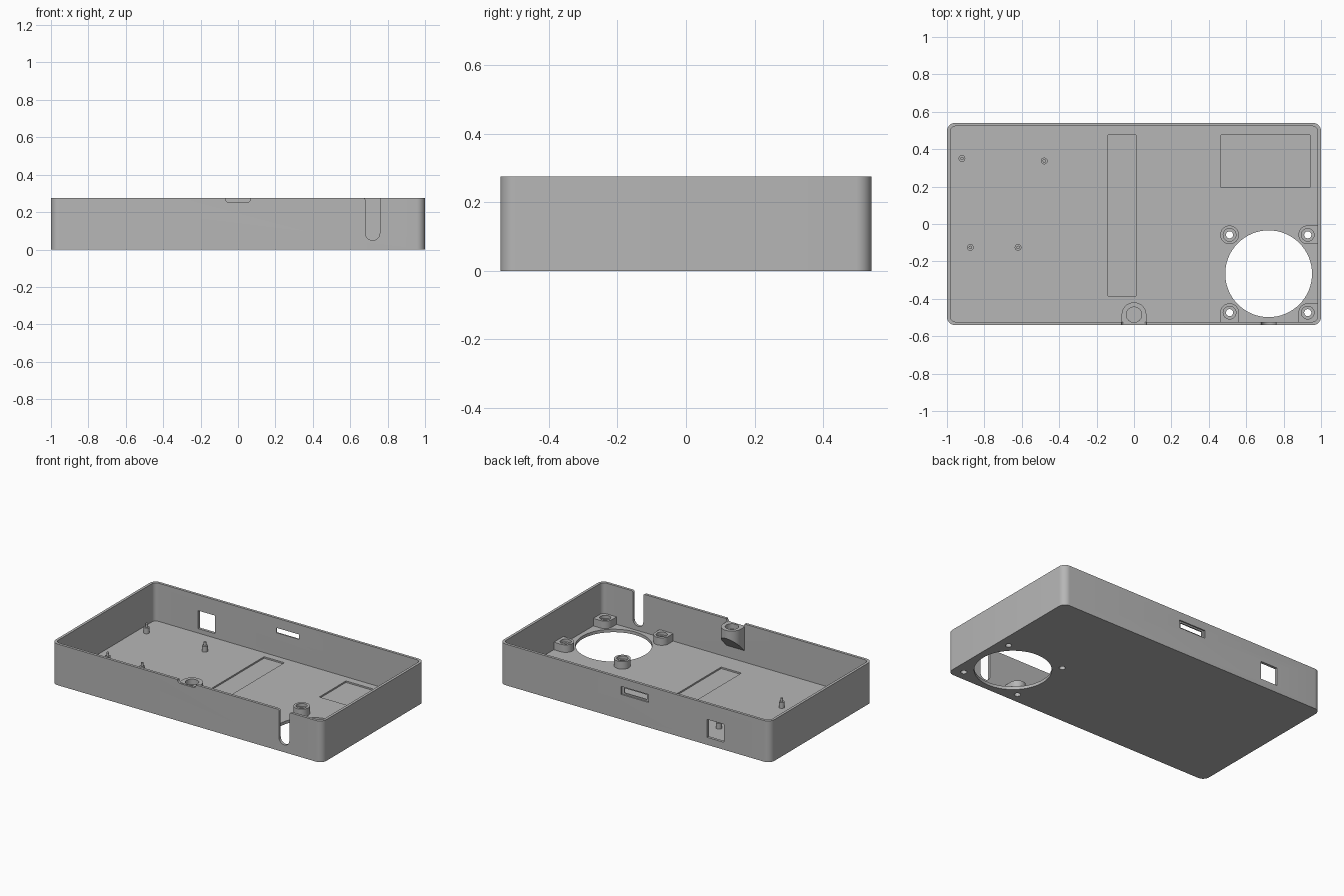
import bpy, bmesh, math

if "Cube" in bpy.data.objects:
    bpy.data.objects.remove(bpy.data.objects["Cube"], do_unlink=True)

W, D, H = 1.0, 0.541, 0.275      # half width, half depth, height
WALL, FLOOR = 0.018, 0.02

grey = bpy.data.materials.new("plastic grey")
grey.use_nodes = True
colour = (0.47, 0.47, 0.47, 1)
grey.diffuse_color = colour
grey.node_tree.nodes["Principled BSDF"].inputs["Base Color"].default_value = colour


def arc(cx, cy, r, start, end, n):
    """Points of an arc, angles in degrees."""
    angles = [math.radians(start + (end - start) * i / n) for i in range(n + 1)]
    return [(cx + r * math.cos(a), cy + r * math.sin(a)) for a in angles]


def circle(cx, cy, r, n=32):
    return arc(cx, cy, r, 0, 360, n)[:-1]


def rect(x0, x1, y0, y1):
    return [(x0, y0), (x1, y0), (x1, y1), (x0, y1)]


def rounded(hx, hy, r):
    pts = []
    for sx, sy, a in ((1, 1, 0), (-1, 1, 90), (-1, -1, 180), (1, -1, 270)):
        pts += arc(sx * (hx - r), sy * (hy - r), r, a, a + 90, 8)
    return pts


def prism(name, pts, lo, hi, axis="z"):
    """Extrude a closed profile along an axis."""
    place = {"z": lambda a, b, h: (a, b, h),
             "y": lambda a, b, h: (a, h, b),
             "x": lambda a, b, h: (h, a, b)}[axis]
    bm = bmesh.new()
    bottom = [bm.verts.new(place(a, b, lo)) for a, b in pts]
    top = [bm.verts.new(place(a, b, hi)) for a, b in pts]
    bm.faces.new(bottom)
    bm.faces.new(top)
    for i in range(len(pts)):
        j = (i + 1) % len(pts)
        bm.faces.new((bottom[i], bottom[j], top[j], top[i]))
    bmesh.ops.recalc_face_normals(bm, faces=bm.faces)
    mesh = bpy.data.meshes.new(name)
    bm.to_mesh(mesh)
    bm.free()
    mesh.materials.append(grey)
    obj = bpy.data.objects.new(name, mesh)
    bpy.context.collection.objects.link(obj)
    return obj


def combine(target, tool, operation="DIFFERENCE"):
    """Apply a boolean and drop the tool."""
    mod = target.modifiers.new("boolean", "BOOLEAN")
    mod.operation, mod.solver, mod.object = operation, "EXACT", tool
    bpy.context.view_layer.objects.active = target
    bpy.ops.object.modifier_apply(modifier=mod.name)
    bpy.data.objects.remove(tool, do_unlink=True)


def cut(target, pts, lo, hi, axis="z"):
    combine(target, prism("cutter", pts, lo, hi, axis))


# Open tray
tray = prism("tray", rounded(W, D, 0.045), 0, H)
cut(tray, rounded(W - WALL, D - WALL, 0.03), FLOOR, H + 0.1)

# Shallow floor recesses
cut(tray, rect(-0.14, 0.01, -0.385, 0.475), 0.01, 0.1)
cut(tray, rect(0.465, 0.94, 0.195, 0.475), 0.01, 0.1)

# Fan opening
FAN_X, FAN_Y = 0.72, -0.266
cut(tray, circle(FAN_X, FAN_Y, 0.232, 64), -0.1, 0.1)

# Cable slot in the front wall, flared at the rim
flare = 0.012
slot = arc(0.72, 0.087, 0.038, 180, 360, 16)
slot += arc(0.758 + flare, H - flare, flare, 180, 90, 5)
slot += [(0.77, H + 0.1), (0.67, H + 0.1)]
slot += arc(0.682 - flare, H - flare, flare, 90, 0, 5)
cut(tray, slot, -D - 0.1, -D + 0.05, "y")

# Rounded notch above the latch boss
notch = arc(-0.05, 0.27, 0.017, 180, 270, 6) + arc(0.05, 0.27, 0.017, 270, 360, 6)
notch += [(0.067, H + 0.1), (-0.067, H + 0.1)]
cut(tray, notch, -D - 0.1, -D + 0.05, "y")

# Rear slot with an outer step, and rear square port
cut(tray, rect(-0.083, 0.083, 0.177, 0.21), D - 0.05, D + 0.1, "y")
cut(tray, rect(-0.1, 0.1, 0.167, 0.22), D - 0.009, D + 0.1, "y")
cut(tray, rect(-0.66, -0.535, 0.05, 0.17), D - 0.05, D + 0.1, "y")

# Fan bosses, squared off where they meet a wall
BOSS_R, BOSS_TOP = 0.05, 0.07
for sx in (-1, 1):
    for sy in (-1, 1):
        x, y = FAN_X + sx * 0.209, FAN_Y + sy * 0.208
        side = ("left" if sx > 0 else "right") + ("_rear" if sy > 0 else "_front")
        boss = prism("fan_boss_" + side, circle(x, y, BOSS_R), FLOOR, BOSS_TOP)
        if sx > 0:
            combine(boss, prism("web", rect(x, W - 0.01, y - BOSS_R, y + BOSS_R),
                                FLOOR, BOSS_TOP), "UNION")
        if sy < 0:
            combine(boss, prism("web", rect(x - BOSS_R, x + BOSS_R, -D + 0.01, y),
                                FLOOR, BOSS_TOP), "UNION")
        cut(boss, circle(x, y, 0.034), BOSS_TOP - 0.02, 0.2)
        for part in (boss, tray):
            cut(part, circle(x, y, 0.019), -0.1, 0.2)

# Latch boss on the front wall with a sloping underside
LATCH_Y, LATCH_TOP = -0.485, 0.255
latch = prism("latch_boss", arc(0, LATCH_Y, 0.066, 0, 180, 24)
              + [(-0.066, -D + 0.01), (0.066, -D + 0.01)], 0.08, LATCH_TOP)
cut(latch, [(-0.56, 0.06), (-0.4, 0.22), (-0.4, 0.0), (-0.56, 0.0)], -0.2, 0.2, "x")
cut(latch, circle(0, LATCH_Y, 0.041), LATCH_TOP - 0.035, 0.4)

# Board standoffs: wide foot with a thin pin
for i, (x, y) in enumerate(((-0.92, 0.35), (-0.48, 0.337),
                            (-0.875, -0.125), (-0.62, -0.125))):
    peg = prism(f"standoff_{i + 1}", circle(x, y, 0.018, 20), FLOOR, 0.058)
    combine(peg, prism("pin", circle(x, y, 0.009, 16), 0.04, 0.082), "UNION")

# Smooth the round walls, keep the edges sharp
bpy.ops.object.select_all(action="DESELECT")
for obj in bpy.context.scene.objects:
    if obj.type == "MESH" and obj.data.materials and obj.data.materials[0] == grey:
        obj.select_set(True)
bpy.context.view_layer.objects.active = tray
bpy.ops.object.shade_smooth_by_angle(angle=math.radians(30))
